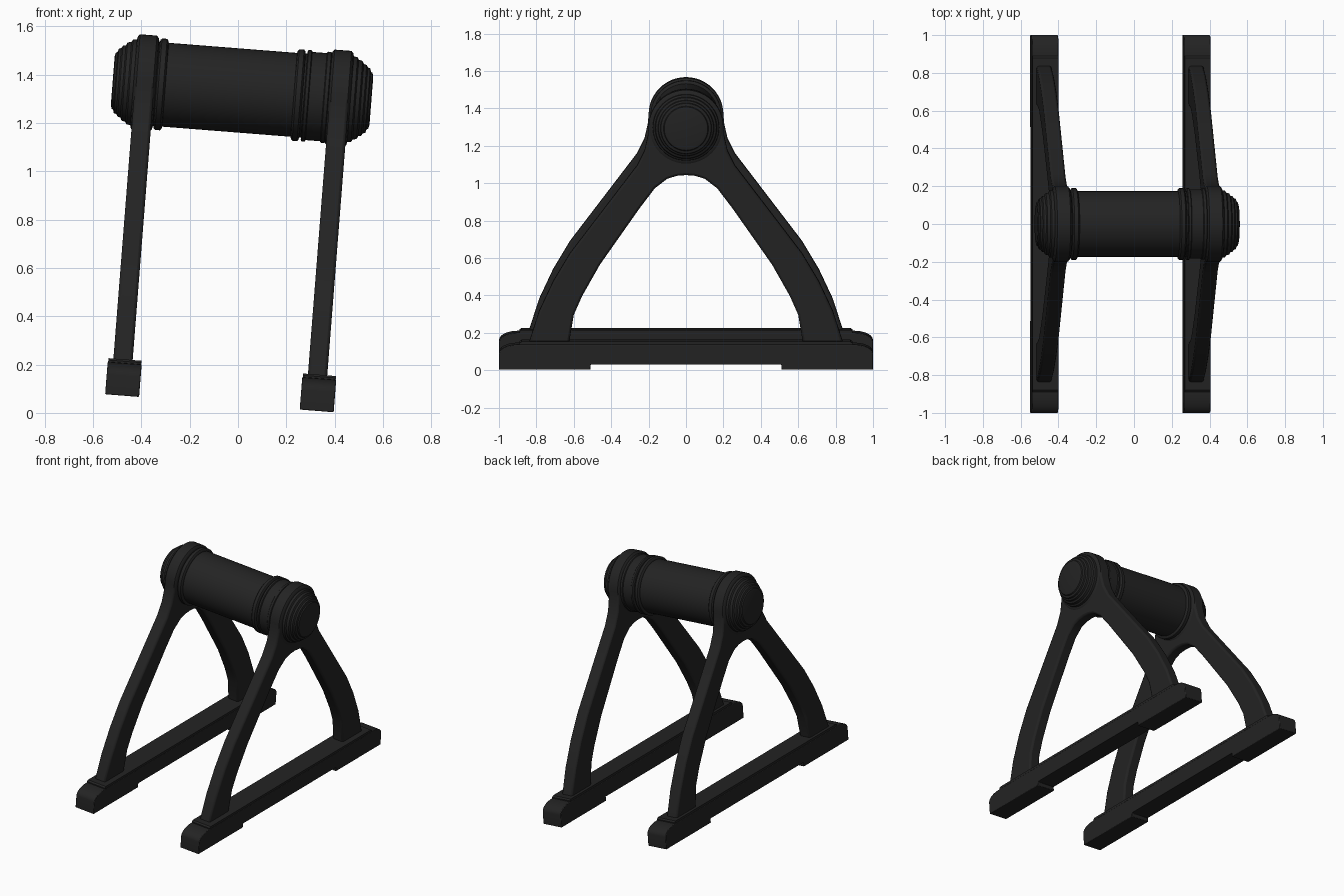
import bpy, bmesh, math
from mathutils import Matrix

if "Cube" in bpy.data.objects:
    bpy.data.objects.remove(bpy.data.objects["Cube"])

# The whole stand leans about the y axis
TILT = Matrix.Translation((-0.077, 0, 0.04)) @ Matrix.Rotation(math.radians(4.5), 4, 'Y')

mat = bpy.data.materials.new("charcoal black")
mat.diffuse_color = (0.017, 0.017, 0.017, 1)
mat.use_nodes = True
mat.node_tree.nodes["Principled BSDF"].inputs["Base Color"].default_value = mat.diffuse_color


def finish(name, bm, bevel=0, angle=35):
    bmesh.ops.recalc_face_normals(bm, faces=bm.faces)
    me = bpy.data.meshes.new(name)
    bm.to_mesh(me)
    bm.free()
    me.materials.append(mat)
    ob = bpy.data.objects.new(name, me)
    bpy.context.collection.objects.link(ob)
    ob.matrix_world = TILT
    if bevel:
        m = ob.modifiers.new("edge", 'BEVEL')
        m.width, m.segments, m.limit_method = bevel, 2, 'ANGLE'
        m.angle_limit = math.radians(50)
    bpy.context.view_layer.objects.active = ob
    ob.select_set(True)
    bpy.ops.object.shade_smooth_by_angle(angle=math.radians(angle))
    ob.select_set(False)
    return ob


def slab(name, outline, x, width, bevel=0):
    """Extrude a (y, z) outline across x."""
    bm = bmesh.new()
    f = bm.faces.new([bm.verts.new((x - width / 2, y, z)) for y, z in outline])
    ext = bmesh.ops.extrude_face_region(bm, geom=[f])
    vs = [v for v in ext['geom'] if isinstance(v, bmesh.types.BMVert)]
    bmesh.ops.translate(bm, verts=vs, vec=(width, 0, 0))
    return finish(name, bm, bevel)


def lathe(name, profile, seg=48):
    """Spin an (x, radius) profile about the axle line."""
    bm = bmesh.new()
    rings = []
    for x, r in profile:
        rings.append([bm.verts.new((x, r * math.sin(2 * math.pi * i / seg),
                                    AXLE + r * math.cos(2 * math.pi * i / seg)))
                      for i in range(seg)])
    for a, b in zip(rings, rings[1:]):
        for i in range(seg):
            j = (i + 1) % seg
            bm.faces.new((a[i], a[j], b[j], b[i]))
    bm.faces.new(rings[0])
    bm.faces.new(rings[-1])
    return finish(name, bm)


def mirrored(half):
    """Half outline (positive y) followed by its mirror image."""
    return half + [(-y, z) for y, z in reversed(half) if abs(y) > 1e-6]


def band(a, b, r, c=0.008):
    """Round-edged ring from a to b."""
    return [(a, r - 2 * c), (a + 0.3 * c, r - 0.8 * c), (a + c, r),
            (b - c, r), (b - 0.3 * c, r - 0.8 * c), (b, r - 2 * c)]


AXLE = 1.297
SIDES = (("left", -0.404, -0.412), ("right", 0.404, 0.396))

# Foot outline: pads under the ends, rounded noses
nose = [(0.9 + 0.1 * math.sin(t), 0.085 + 0.05 * math.cos(t))
        for t in [math.pi / 2 * (1 - i / 6) for i in range(7)]]
foot = mirrored([(0.51, 0.028), (0.51, 0), (1, 0)] + nose)

# A-frame outline: outer edge, round head, inner arch
outer = [(0.84, 0.14), (0.785, 0.31), (0.71, 0.47), (0.62, 0.62), (0.46, 0.83),
         (0.262, 1.09), (0.222, 1.17), (0.204, 1.25)]
head = [(0.2 * math.sin(t), AXLE + 0.2 * math.cos(t))
        for t in [math.pi / 2 * (1 - i / 12) for i in range(13)]]
right_half = outer + head[:-1] + [(0, AXLE + 0.2)]
inner = [(-0.625, 0.14), (-0.6, 0.29), (-0.556, 0.39), (-0.46, 0.56), (-0.246, 0.865),
         (-0.166, 0.97), (-0.1, 1.02), (-0.05, 1.036), (0, 1.04)]
frame = mirrored(right_half) + inner + [(-y, z) for y, z in reversed(inner[:-1])]

for side, xf, xl in SIDES:
    slab(side + "_foot", foot, xf, 0.141, 0.004)
    slab(side + "_foot_top_plate",
         [(-0.89, 0.12), (0.89, 0.12), (0.89, 0.142), (0.88, 0.15), (-0.88, 0.15), (-0.89, 0.142)],
         xf, 0.137)
    slab(side + "_a_frame", frame, xl, 0.08, 0.012)
    # Rounded hub around the axle
    lathe(side + "_hub", band(xl - 0.047, xl + 0.047, 0.2, 0.012))
    # Stepped end cap
    s = -1 if side == "left" else 1
    cap = [(0.03, 0.18), (0.062, 0.176), (0.068, 0.166), (0.084, 0.162), (0.09, 0.15),
           (0.102, 0.147), (0.108, 0.137), (0.118, 0.134), (0.122, 0.12), (0.129, 0.116), (0.133, 0.1)]
    lathe(side + "_end_cap", [(xl + s * d, r) for d, r in cap])

# Roller drum with its rings and the collar on the right
lathe("roller_drum", [(-0.41, 0.174), (0.39, 0.174)])
lathe("left_ring", band(-0.363, -0.326, 0.19))
lathe("inner_right_ring", band(0.207, 0.243, 0.19))
lathe("outer_right_ring", band(0.25, 0.27, 0.19, 0.004))
lathe("right_collar", [(0.268, 0.183), (0.36, 0.183)])
lathe("collar_edge_ring", band(0.33, 0.352, 0.189, 0.004))
